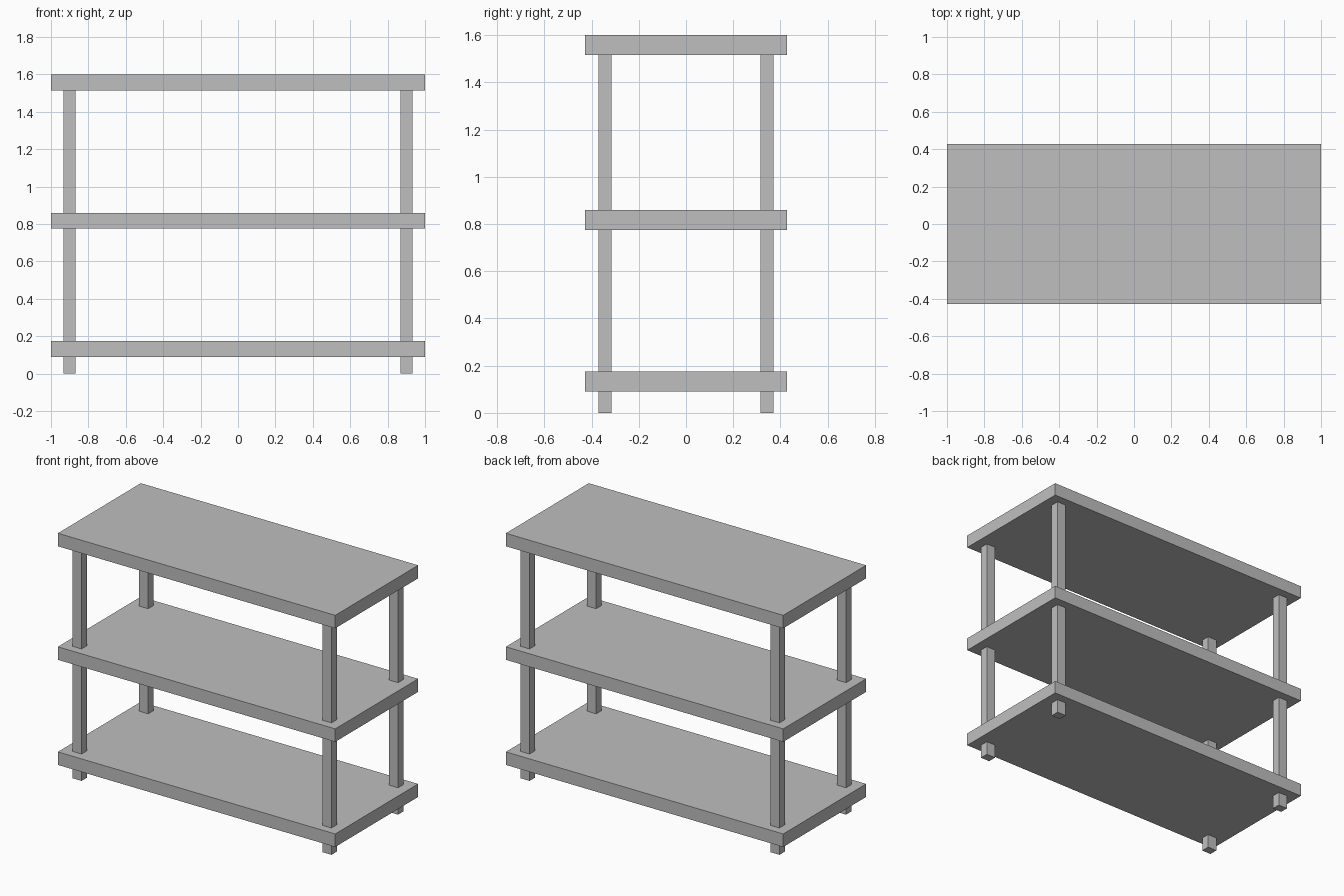
import bpy

cube = bpy.data.objects.get("Cube")
if cube:
    bpy.data.objects.remove(cube, do_unlink=True)

# Single plain grey finish
grey = bpy.data.materials.new("light_grey")
grey.use_nodes = True
colour = (0.52, 0.52, 0.52, 1)
grey.diffuse_color = colour
grey.node_tree.nodes["Principled BSDF"].inputs["Base Color"].default_value = colour


def box(name, low, high):
    """Add a box spanning two opposite corners."""
    centre = [(a + b) / 2 for a, b in zip(low, high)]
    bpy.ops.mesh.primitive_cube_add(size=1, location=centre)
    obj = bpy.context.object
    obj.name = name
    obj.scale = [b - a for a, b in zip(low, high)]
    bpy.ops.object.transform_apply(location=False, rotation=False, scale=True)
    obj.data.materials.append(grey)
    return obj


HALF_WIDTH, HALF_DEPTH, THICK = 1.0, 0.427, 0.085
shelf_bottoms = {"bottom_shelf": 0.09, "middle_shelf": 0.775, "top_shelf": 1.515}

# Three shelf boards
for name, z in shelf_bottoms.items():
    box(name, (-HALF_WIDTH, -HALF_DEPTH, z), (HALF_WIDTH, HALF_DEPTH, z + THICK))

# Four square posts running from the floor to the underside of the top board
LEG_X, LEG_Y, HALF_LEG_X, HALF_LEG_Y = 0.901, 0.343, 0.033, 0.0285
for side, sx in (("left", 1), ("right", -1)):
    for end, sy in (("front", -1), ("back", 1)):
        x, y = sx * LEG_X, sy * LEG_Y
        box(f"{end}_{side}_leg",
            (x - HALF_LEG_X, y - HALF_LEG_Y, 0),
            (x + HALF_LEG_X, y + HALF_LEG_Y, shelf_bottoms["top_shelf"]))
